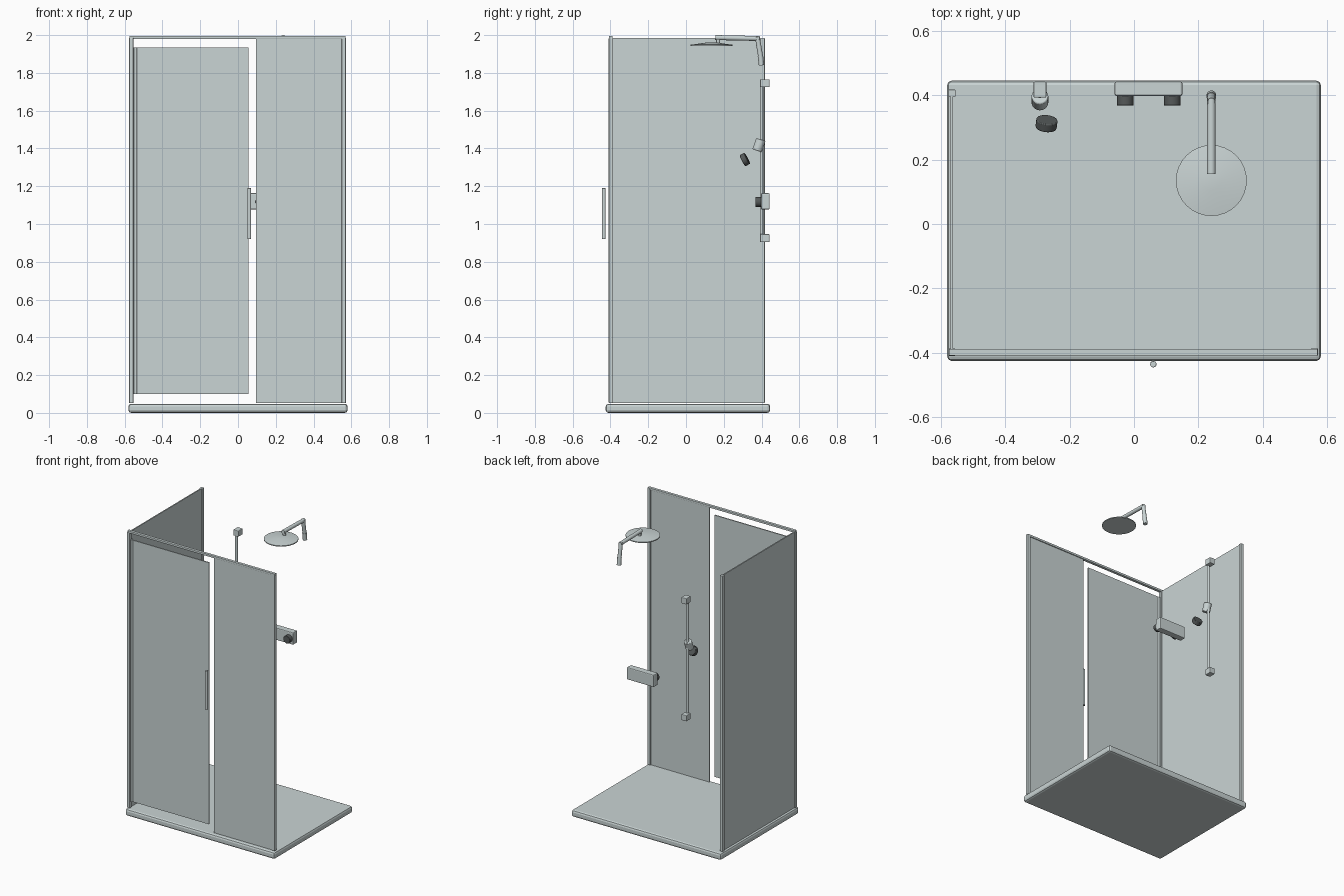
import bpy
from math import pi
from mathutils import Vector

cube = bpy.data.objects.get("Cube")
if cube:
    bpy.data.objects.remove(cube)


def material(name, color):
    m = bpy.data.materials.new(name)
    m.use_nodes = True
    m.diffuse_color = color
    m.node_tree.nodes["Principled BSDF"].inputs["Base Color"].default_value = color
    return m


PALE = material("pale_grey", (0.59, 0.66, 0.66, 1))
DARK = material("dark_grey", (0.09, 0.10, 0.10, 1))


def finish(name, mat, bevel, smooth):
    obj = bpy.context.object
    obj.name = name
    obj.data.materials.append(mat)
    if bevel:
        mod = obj.modifiers.new("soft_edges", "BEVEL")
        mod.width, mod.segments = bevel, 2
    if smooth:
        bpy.ops.object.shade_smooth_by_angle(angle=pi / 6)
    return obj


def box(name, x, y, z, mat=PALE, bevel=0):
    """Box from (min, max) ranges along each axis."""
    ranges = (x, y, z)
    bpy.ops.mesh.primitive_cube_add(size=1, location=[(a + b) / 2 for a, b in ranges])
    bpy.context.object.scale = [b - a for a, b in ranges]
    bpy.ops.object.transform_apply(location=False, rotation=False, scale=True)
    return finish(name, mat, bevel, False)


def rod(name, start, end, radius, mat=PALE, bevel=0, tip=None):
    """Cylinder, or cone when tip is given, between two points."""
    a, b = Vector(start), Vector(end)
    bpy.ops.mesh.primitive_cone_add(
        vertices=32, radius1=radius, radius2=radius if tip is None else tip,
        depth=(b - a).length, location=(a + b) / 2,
        rotation=(b - a).to_track_quat("Z", "Y").to_euler())
    return finish(name, mat, bevel, True)


# Tray
box("tray", (-0.58, 0.58), (-0.425, 0.445), (0, 0.048), bevel=0.014)

# Glass panels
LOW, HIGH = 0.052, 1.985
box("side_glass", (-0.569, -0.561), (-0.4, 0.41), (LOW, HIGH))
box("fixed_glass", (0.095, 0.56), (-0.402, -0.394), (LOW, HIGH))
box("door_glass", (-0.545, 0.055), (-0.402, -0.394), (0.10, 1.935))

# Frame posts and top rail
for name, x, y in (("side_front_post", -0.565, -0.398),
                   ("side_back_post", -0.565, 0.406),
                   ("fixed_panel_post", 0.56, -0.397)):
    box(name, (x - 0.011, x + 0.011), (y - 0.011, y + 0.011), (LOW, HIGH), bevel=0.002)
box("top_rail", (-0.574, 0.57), (-0.408, -0.388), (1.98, 1.995), bevel=0.002)

# Door hinge and handle
rod("door_hinge", (-0.543, -0.398, 0.10), (-0.543, -0.398, 1.935), 0.009)
rod("door_handle", (0.06, -0.435, 0.92), (0.06, -0.435, 1.19), 0.01, bevel=0.002)

# Overhead shower
X = 0.24
rod("shower_disc", (X, 0.135, 1.943), (X, 0.135, 1.949), 0.11)
rod("shower_disc_dome", (X, 0.135, 1.949), (X, 0.135, 1.96), 0.11, tip=0.03)
rod("shower_neck", (X, 0.17, 1.95), (X, 0.17, 1.987), 0.01)
rod("shower_arm", (X, 0.155, 1.987), (X, 0.388, 1.982), 0.013)
rod("shower_arm_drop", (X, 0.378, 1.99), (X, 0.395, 1.885), 0.013)
rod("shower_arm_collar", (X, 0.394, 1.89), (X, 0.4, 1.84), 0.0145)

# Mixer with two knobs
box("mixer_body", (-0.06, 0.15), (0.397, 0.443), (1.077, 1.163), bevel=0.006)
for side, x in (("right", -0.027), ("left", 0.119)):
    rod(side + "_mixer_knob", (x, 0.40, 1.117), (x, 0.368, 1.117), 0.026, DARK, 0.002)

# Slide rail with brackets
X = -0.292
for place, z in (("lower", 0.925), ("upper", 1.745)):
    box(place + "_rail_bracket", (X - 0.02, X + 0.02), (0.392, 0.442),
        (z - 0.021, z + 0.021), bevel=0.004)
rod("slide_rail", (X, 0.40, 0.925), (X, 0.40, 1.745), 0.009)

# Hand shower holder and head
rod("hand_shower_holder", (X, 0.376, 1.388), (X, 0.397, 1.447), 0.026, bevel=0.004)
rod("hand_shower_head", (-0.273, 0.299, 1.335), (-0.27, 0.324, 1.348), 0.033, DARK, 0.003)
